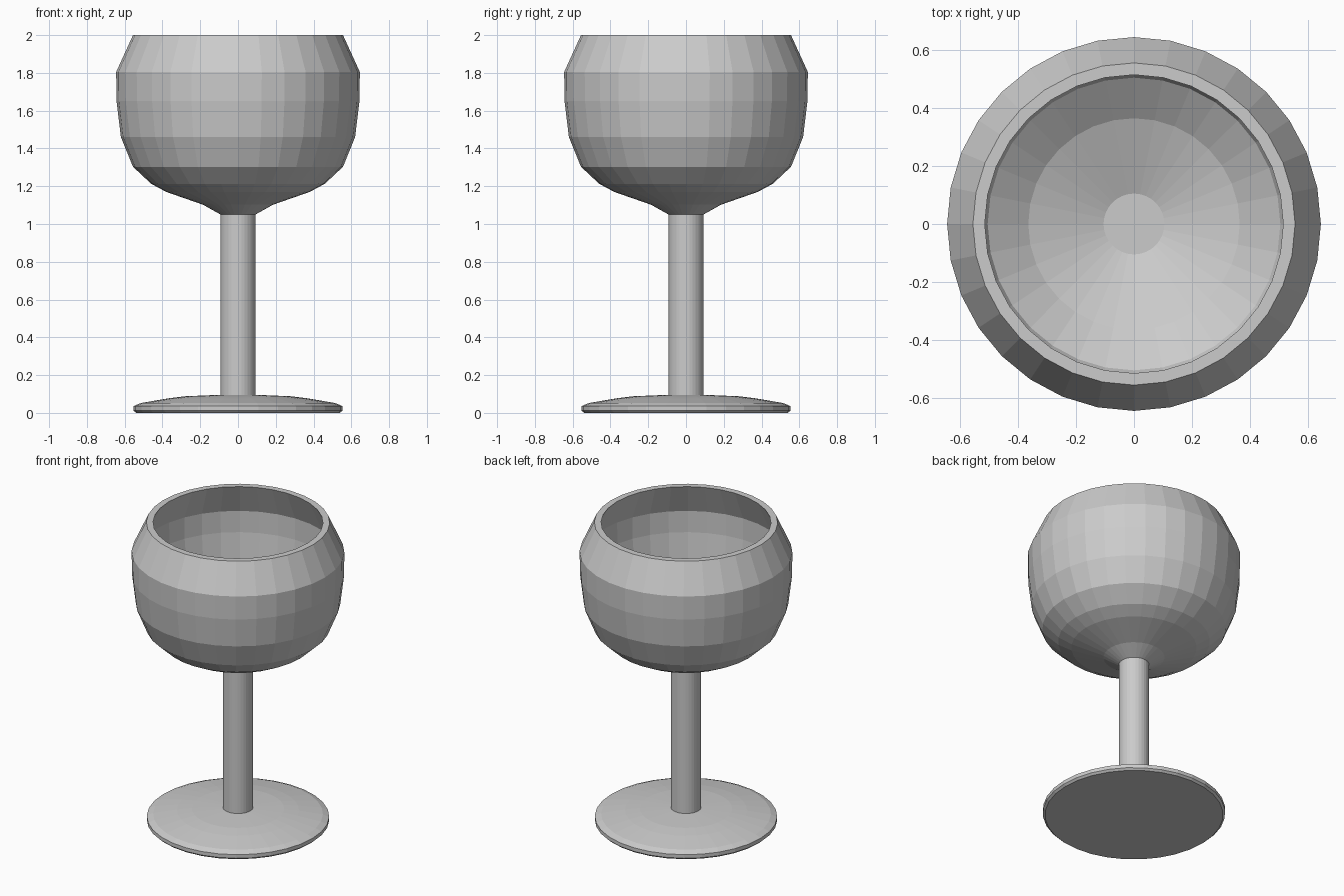
import bpy, bmesh
from math import cos, sin, pi

if "Cube" in bpy.data.objects:
    bpy.data.objects.remove(bpy.data.objects["Cube"])

SIDES = 32


def lathe(name, profile):
    """Revolve (radius, z) points around z; end points are capped."""
    bm = bmesh.new()
    rings = [[bm.verts.new((r * cos(2 * pi * i / SIDES), r * sin(2 * pi * i / SIDES), z))
              for i in range(SIDES)] for r, z in profile]
    for low, high in zip(rings, rings[1:]):
        for i in range(SIDES):
            j = (i + 1) % SIDES
            bm.faces.new((low[i], low[j], high[j], high[i]))
    bm.faces.new(rings[0][::-1])
    bm.faces.new(rings[-1])
    bmesh.ops.recalc_face_normals(bm, faces=bm.faces)
    mesh = bpy.data.meshes.new(name)
    bm.to_mesh(mesh)
    bm.free()
    obj = bpy.data.objects.new(name, mesh)
    bpy.context.collection.objects.link(obj)
    return obj


# Foot: thin disc with a gently domed top
lathe("foot", [(0.54, 0), (0.553, 0.012), (0.553, 0.036), (0.515, 0.052),
               (0.37, 0.077), (0.28, 0.088), (0.09, 0.096)])

# Stem
lathe("stem", [(0.092, 0.09), (0.092, 1.055)])

# Bowl: outer wall up to the rim, then inner wall down to the floor
lathe("bowl", [(0.092, 1.05), (0.185, 1.102), (0.38, 1.17), (0.46, 1.213),
               (0.556, 1.303), (0.62, 1.46), (0.643, 1.65), (0.645, 1.805),
               (0.556, 2.0), (0.515, 2.0),
               (0.603, 1.797), (0.602, 1.655), (0.58, 1.472), (0.505, 1.31),
               (0.365, 1.21), (0.105, 1.11)])
